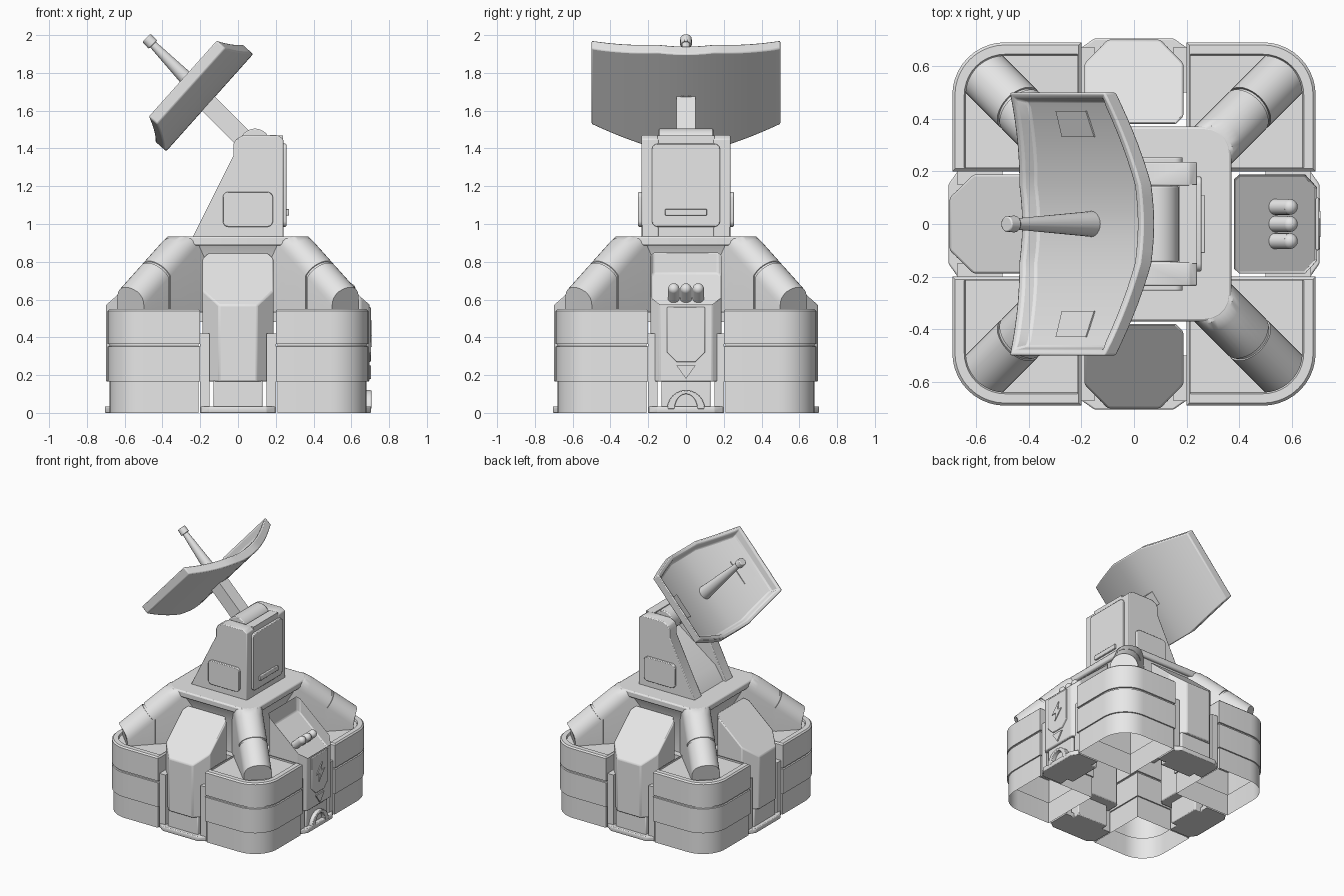
import bpy, bmesh, math
from mathutils import Matrix, Vector

cube = bpy.data.objects.get("Cube")
if cube:
    bpy.data.objects.remove(cube, do_unlink=True)

grey = bpy.data.materials.new("plain_grey")
grey.use_nodes = True
grey.diffuse_color = (0.8, 0.8, 0.8, 1)
grey.node_tree.nodes["Principled BSDF"].inputs["Base Color"].default_value = (0.8, 0.8, 0.8, 1)
parts = []


def finish(name, bm, bevel=0, turn=0):
    """Turn a bmesh into a named object, rotated by quarter turns about z."""
    bmesh.ops.recalc_face_normals(bm, faces=bm.faces)
    bm.transform(Matrix.Rotation(turn * math.pi / 2, 4, 'Z'))
    me = bpy.data.meshes.new(name)
    bm.to_mesh(me)
    bm.free()
    me.materials.append(grey)
    ob = bpy.data.objects.new(name, me)
    bpy.context.collection.objects.link(ob)
    if bevel:
        m = ob.modifiers.new("soft_edges", 'BEVEL')
        m.width, m.segments, m.limit_method = bevel, 2, 'ANGLE'
    parts.append(ob)


def loft(bm, rings, bottom=True):
    """Skin a stack of equal rings of points; return the closing face."""
    loops = [[bm.verts.new(p) for p in r] for r in rings]
    for a, b in zip(loops, loops[1:]):
        for i in range(len(a)):
            j = (i + 1) % len(a)
            bm.faces.new((a[i], a[j], b[j], b[i]))
    if bottom:
        bm.faces.new(loops[0][::-1])
    return bm.faces.new(loops[-1])


def extrude(name, pts, axis, a, b, bevel=0, turn=0):
    """Extrude a 2D outline along an axis from a to b."""
    place = {'X': lambda p, d: (d, p[0], p[1]),
             'Y': lambda p, d: (p[0], d, p[1]),
             'Z': lambda p, d: (p[0], p[1], d)}[axis]
    bm = bmesh.new()
    loft(bm, [[place(p, d) for p in pts] for d in (a, b)])
    finish(name, bm, bevel, turn)


def rect(x0, x1, y0, y1):
    return [(x0, y0), (x1, y0), (x1, y1), (x0, y1)]


def rounded(x0, x1, y0, y1, r, n=5):
    pts = []
    for k, (cx, cy) in enumerate(((x1-r, y1-r), (x0+r, y1-r), (x0+r, y0+r), (x1-r, y0+r))):
        for i in range(n + 1):
            t = (k + i / n) * math.pi / 2
            pts.append((cx + r * math.cos(t), cy + r * math.sin(t)))
    return pts


def rod(name, p, q, r1, r2, seg=32, bevel=0, roll=0):
    """Cylinder, cone or square bar between two points."""
    p, q = Vector(p), Vector(q)
    bm = bmesh.new()
    bmesh.ops.create_cone(bm, cap_ends=True, segments=seg, radius1=r1, radius2=r2, depth=(q - p).length)
    rot = (q - p).to_track_quat('Z', 'Y').to_matrix().to_4x4()
    bm.transform(Matrix.Translation((p + q) / 2) @ rot @ Matrix.Rotation(roll, 4, 'Z'))
    finish(name, bm, bevel)


# Corner modules: open-bottomed shells with banded walls
def corner_outline(off):
    lo, hi, r = 0.2 + min(off, .015), 0.69 - off, 0.2 - off
    arc = [(hi - r + r * math.cos(t), hi - r + r * math.sin(t))
           for t in [i * math.pi / 20 for i in range(11)]]
    return [(lo, lo), (hi, lo)] + arc + [(lo, hi)]


bands = [(0, .01), (.165, .01), (.165, 0), (.352, 0), (.354, .009), (.364, .009),
         (.366, 0), (.54, 0), (.55, .01), (.55, .045), (.537, .05)]
for k in range(4):
    bm = bmesh.new()
    loft(bm, [[(x, y, z) for x, y in corner_outline(o)] for z, o in bands], bottom=False)
    finish("corner_module", bm, 0, k)

# Core that tucks in under the top plate, and the plate
extrude("core_floor", rounded(-.35, .35, -.35, .35, .05), 'Z', .48, .535)
bm = bmesh.new()
loft(bm, [[(x, y, z) for x, y in rounded(-h, h, -h, h, .05)]
          for z, h in ((.52, .3), (.78, .3), (.89, .35))])
finish("core", bm)
extrude("top_plate", rounded(-.37, .37, -.37, .37, .1), 'Z', .885, .935, .01)


# Diagonal struts: round backs on straight sides, trimmed to the module corner
def strut_ring(s, r):
    ring = []
    for i in range(17):
        t = i * math.pi / 16
        w, h = r * math.cos(t), r * math.sin(t)
        end = .693 + math.sqrt(.0225 - w * w)
        base = min(s, end - .62 * h)
        z = min(1.205 - .792 * base + .784 * h, .934)
        ring.append((base + .62 * h, w, z))
    first, last = ring[0], ring[-1]
    ring = [(first[0], first[1], .52)] + ring + [(last[0], last[1], .52)]
    c = math.sqrt(.5)
    return [(c * (d - w), c * (d + w), z) for d, w, z in ring]


sleeves = [("strut_upper", .1, (.3, .34, .38, .42, .46, .605)),
           ("strut_seam", .093, (.6, .625)),
           ("strut_lower", .1, (.617, .7, .72, .74, .76, .78, .8, .85))]
for k in range(4):
    for name, r, stations in sleeves:
        bm = bmesh.new()
        loft(bm, [strut_ring(s, r) for s in stations])
        bmesh.ops.remove_doubles(bm, verts=bm.verts, dist=.0002)
        finish(name, bm, 0, k)

# Side panels with sloped heads; the +x one is squarer and carries an open tray
plain_head = [(.38, -.16), (.41, -.188), (.61, -.188), (.7, -.1)]
tray_head = [(.38, -.17), (.4, -.188), (.65, -.188), (.695, -.14)]
for k in range(4):
    head = plain_head if k else tray_head
    head = head + [(x, -y) for x, y in reversed(head)]
    bm = bmesh.new()
    cap = loft(bm, [[(x, y, .165) for x, y in head],
                    [(x, y, .57 + (.7 - x) * .87) for x, y in head]])
    if k == 0:
        bmesh.ops.inset_region(bm, faces=[cap], thickness=.042)
        bmesh.ops.inset_region(bm, faces=[cap], thickness=.002)
        bmesh.ops.translate(bm, verts=cap.verts, vec=(0, 0, -.11))
    finish("side_panel", bm, .008, k)
    extrude("panel_foot", rect(.45, .675, -.13, .13), 'Z', 0, .17, .006, k)
    extrude("foot_plate", [(.5, -.2), (.67, -.2), (.705, -.15), (.705, .15), (.67, .2), (.5, .2)],
            'Z', 0, .035, .006, k)
    for s in (-1, 1):
        extrude("panel_rail", rect(.5, .672, *sorted((s * .15, s * .2))), 'Z', 0, .42, 0, k)

# Three domed cells leaning out of the tray
for y in (-.065, 0, .065):
    tip = Vector((.592, y, .656))
    rod("cell", (.505, y, .575), tip, .03, .03, 20)
    bm = bmesh.new()
    bmesh.ops.create_uvsphere(bm, u_segments=20, v_segments=12, radius=.03)
    bm.transform(Matrix.Translation(tip))
    finish("cell_dome", bm)

# Fittings on the +x panel
extrude("service_plate", [(-.1, .56), (-.1, .32), (-.05, .27), (.05, .27), (.1, .32), (.1, .56)],
        'X', .69, .703, .004)
extrude("bolt_relief", [(.02, .49), (-.05, .41), (-.01, .41), (-.02, .35), (.05, .43), (.01, .43)],
        'X', .7, .709)
extrude("arrow_relief", [(-.05, .25), (.05, .25), (0, .18)], 'X', .69, .704)
angles = [i * math.pi / 12 for i in range(13)]
arch = [(.1 * math.cos(t), .02 + .1 * math.sin(t)) for t in angles]
arch += [(.06 * math.cos(t), .02 + .08 * math.sin(t)) for t in reversed(angles)]
extrude("cable_arch", arch, 'X', .64, .706, .004)

# Tower: two cheeks, a back wall and a ramp between them
cheek = [(-.24, .93), (-.025, 1.36), (-.025, 1.42), (-.01, 1.45), (.03, 1.47), (.21, 1.47), (.24, 1.45), (.24, .93)]
for s in (-1, 1):
    extrude("tower_cheek", cheek, 'Y', s * .145, s * .235, .006)
    extrude("cheek_hatch", rounded(-.08, .185, .985, 1.17, .03), 'Y', s * .22, s * .253, .004)
extrude("tower_back", rect(.17, .238, .93, 1.468), 'Y', -.15, .15)
extrude("tower_ramp", [(-.22, .93), (-.15, 1.04), (.18, 1.28), (.18, .93)], 'Y', -.15, .15)
extrude("back_hatch", rounded(-.18, .18, .985, 1.425, .03), 'X', .23, .256, .005)
extrude("hatch_handle", rect(-.11, .11, 1.045, 1.08), 'X', .25, .27, .004)

# Hinge drum, arm and feed horn
rod("hinge_drum", (.09, -.145, 1.425), (.09, .145, 1.425), .08, .08, 32, .006)
rod("dish_arm", (.08, 0, 1.4), (-.16, 0, 1.64), .071, .071, 4, roll=math.pi / 4)
rod("feed_horn", (-.15, 0, 1.645), (-.46, 0, 1.96), .05, .02, 24)
rod("feed_tip", (-.45, 0, 1.95), (-.485, 0, 1.985), .032, .03, 16, .005)

# Dish: a trough curved across its width, with tapered ends and a raised rim
U, N = Vector((.667, 0, .746)), Vector((-.746, 0, .667))
center = Vector((-.15, 0, 1.642))


def dish_point(y, t, lift=0):
    curve = abs(y / .5) ** 1.8
    half = .345 - .075 * max(0, (abs(y) - .15) / .35)
    return center + U * half * t + N * (.13 * curve + lift) + Vector((0, y, 0))


bm = bmesh.new()
cols = [[bm.verts.new(dish_point(-.5 + i / 20, t)) for t in (-1, 1)] for i in range(21)]
back = [bm.faces.new((a[0], b[0], b[1], a[1])) for a, b in zip(cols, cols[1:])]
grown = bmesh.ops.extrude_face_region(bm, geom=back, use_keep_orig=True)['geom']
front = [g for g in grown if isinstance(g, bmesh.types.BMFace)]
bmesh.ops.translate(bm, verts=[g for g in grown if isinstance(g, bmesh.types.BMVert)], vec=N * .064)
bmesh.ops.recalc_face_normals(bm, faces=bm.faces)
bmesh.ops.inset_region(bm, faces=front, thickness=.03)
bmesh.ops.inset_region(bm, faces=front, thickness=.018)
bmesh.ops.translate(bm, verts=list({v for f in front for v in f.verts}), vec=N * -.047)
finish("dish", bm, .008)

# Thin pads inside the dish ends
for s in (-1, 1):
    bm = bmesh.new()
    loft(bm, [[dish_point(s * y, t, lift) for y, t in ((.33, -.3), (.43, -.3), (.43, .3), (.33, .3))]
              for lift in (.014, .023)])
    finish("dish_pad", bm)

# Smooth shading with sharp edges kept
bpy.ops.object.select_all(action='DESELECT')
for ob in parts:
    ob.select_set(True)
bpy.context.view_layer.objects.active = parts[0]
bpy.ops.object.shade_smooth_by_angle(angle=math.radians(35))
